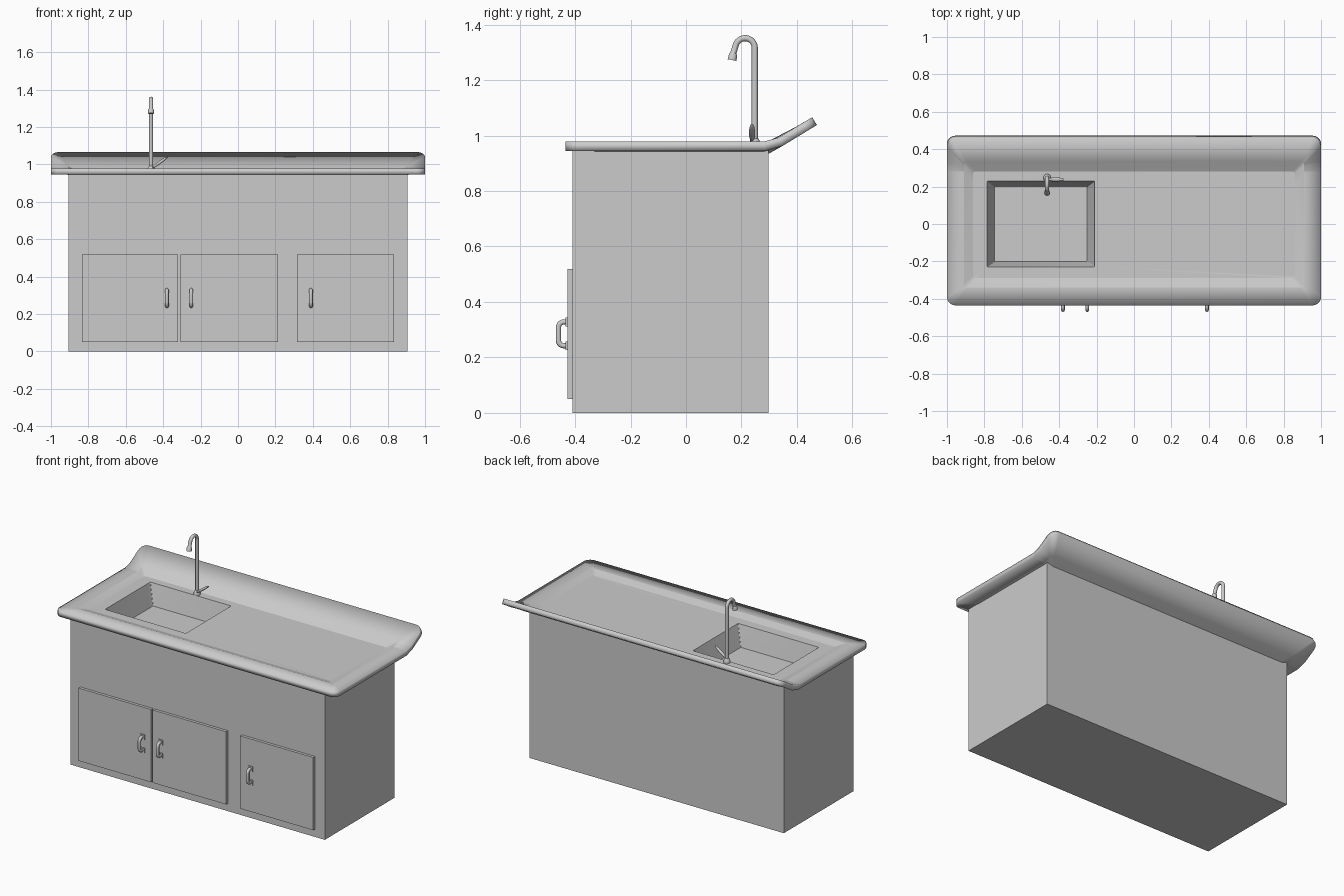
import bpy, bmesh, math
from mathutils import Vector

cube = bpy.data.objects.get("Cube")
if cube:
    bpy.data.objects.remove(cube, do_unlink=True)

grey = bpy.data.materials.new("plain_grey")
grey.use_nodes = True
grey.diffuse_color = (0.6, 0.6, 0.6, 1)
grey.node_tree.nodes["Principled BSDF"].inputs["Base Color"].default_value = (0.6, 0.6, 0.6, 1)


def add_object(name, bm, smooth=None):
    mesh = bpy.data.meshes.new(name)
    bm.to_mesh(mesh)
    bm.free()
    mesh.materials.append(grey)
    obj = bpy.data.objects.new(name, mesh)
    bpy.context.collection.objects.link(obj)
    if smooth:
        bpy.ops.object.select_all(action="DESELECT")
        obj.select_set(True)
        bpy.context.view_layer.objects.active = obj
        bpy.ops.object.shade_smooth_by_angle(angle=math.radians(smooth))
    return obj


def box(name, lo, hi, open_top=False):
    bm = bmesh.new()
    bmesh.ops.create_cube(bm, size=1)
    for v in bm.verts:
        v.co = Vector([a + (b - a) * (c + 0.5) for a, b, c in zip(lo, hi, v.co)])
    if open_top:
        bm.normal_update()
        top = [f for f in bm.faces if f.normal.z > 0.5]
        bmesh.ops.delete(bm, geom=top, context="FACES_ONLY")
    return add_object(name, bm)


def tube(name, path, radii, sides=12):
    """Sweep a circle along a path, with one radius per point."""
    bm = bmesh.new()
    pts = [Vector(p) for p in path]
    rings = []
    for i, p in enumerate(pts):
        t = (pts[min(i + 1, len(pts) - 1)] - pts[max(i - 1, 0)]).normalized()
        u = Vector((1, 0, 0))
        w = t.cross(u).normalized()
        turns = [2 * math.pi * k / sides for k in range(sides)]
        rings.append([bm.verts.new(p + radii[i] * (u * math.cos(a) + w * math.sin(a))) for a in turns])
    for a, b in zip(rings, rings[1:]):
        for k in range(sides):
            n = (k + 1) % sides
            bm.faces.new((a[k], a[n], b[n], b[k]))
    bm.faces.new(rings[0])
    bm.faces.new(rings[-1])
    bmesh.ops.recalc_face_normals(bm, faces=bm.faces)
    return add_object(name, bm, 40)


# Countertop height: flat, then rising into the splashback
PROFILE = [(-0.435, 0.978), (0.28, 0.978), (0.335, 0.993), (0.455, 1.066)]


def counter_height(y):
    for (ya, za), (yb, zb) in zip(PROFILE, PROFILE[1:]):
        if y <= yb:
            return za + (zb - za) * (y - ya) / (yb - ya)
    return PROFILE[-1][1]


def ring(bm, x0, x1, y0, y1, r, breaks, z=None, steps=5):
    """Rounded rectangle with two extra points along each side."""
    pts = []

    def arc(cx, cy, start):
        for i in range(steps + 1):
            a = math.radians(start + 90 * i / steps)
            pts.append((cx + r * math.cos(a), cy + r * math.sin(a)))

    arc(x0 + r, y0 + r, 180)
    arc(x1 - r, y0 + r, 270)
    pts.extend((x1, b) for b in breaks)
    arc(x1 - r, y1 - r, 0)
    arc(x0 + r, y1 - r, 90)
    pts.extend((x0, b) for b in reversed(breaks))
    return [bm.verts.new((x, y, counter_height(y) if z is None else z)) for x, y in pts]


# Countertop with raised rim, recessed work surface and sink bowl
bm = bmesh.new()
rings = [
    ring(bm, -1, 1, -0.435, 0.455, 0.045, (0.28, 0.335)),
    ring(bm, -0.91, 0.91, -0.34, 0.335, 0.015, (0.28, 0.31)),
    ring(bm, -0.86, 0.86, -0.29, 0.28, 0.012, (0.22, 0.25), 0.962),
    ring(bm, -0.785, -0.21, -0.23, 0.23, 0.005, (0.15, 0.2), 0.962),
    ring(bm, -0.745, -0.25, -0.2, 0.2, 0.005, (0.13, 0.17), 0.83),
]
for a, b in zip(rings, rings[1:]):
    for k in range(len(a)):
        n = (k + 1) % len(a)
        bm.faces.new((a[k], a[n], b[n], b[k]))
bm.faces.new(rings[-1])
bm.normal_update()
counter = add_object("countertop_with_sink", bm, 15)
shell = counter.modifiers.new("thickness", "SOLIDIFY")
shell.thickness = 0.033
shell.offset = -1
shell.use_even_offset = True

# Cabinet body
box("cabinet", (-0.905, -0.41, 0), (0.905, 0.298, 0.946), open_top=True)

# Doors
for name, x0, x1 in (("right", -0.835, -0.32), ("middle", -0.308, 0.215), ("left", 0.315, 0.835)):
    box(name + "_door", (x0, -0.428, 0.05), (x1, -0.409, 0.518))

# Door handles with their mounting plates
for name, x in (("right", -0.38), ("middle", -0.25), ("left", 0.39)):
    lower = []
    for i in range(6):
        a = math.radians(90 * i / 5)
        lower.append((x, -0.44 - 0.02 * math.sin(a), 0.262 - 0.02 * math.cos(a)))
    lower.insert(0, (x, -0.425, 0.242))
    path = lower + [(x, y, 0.57 - z) for _, y, z in reversed(lower)]
    tube(name + "_handle", path, [0.01] * len(path), 10)
    for part, z in (("lower", 0.242), ("upper", 0.328)):
        box(f"{name}_{part}_handle_plate", (x - 0.017, -0.434, z - 0.016), (x + 0.017, -0.427, z + 0.016))

# Faucet: flared foot, post, curved neck and nozzle
fx = -0.465
path = [(fx, 0.248, z) for z in (0.958, 0.972, 0.985, 0.99)]
radii = [0.02, 0.02, 0.016, 0.011]
for i in range(13):
    a = math.radians(165 * i / 12)
    path.append((fx, 0.213 + 0.035 * math.cos(a), 1.316 + 0.035 * math.sin(a)))
    radii.append(0.011)
path += [(fx, 0.171, 1.298), (fx, 0.17, 1.293), (fx, 0.166, 1.272)]
radii += [0.011, 0.015, 0.016]
tube("faucet", path, radii)

# Faucet lever
bm = bmesh.new()
bmesh.ops.create_uvsphere(bm, u_segments=16, v_segments=8, radius=1)
tilt = math.radians(36)
for v in bm.verts:
    x, y, z = v.co.x * 0.056, v.co.y * 0.011, v.co.z * 0.008
    v.co = Vector((fx + 0.047 + x * math.cos(tilt) - z * math.sin(tilt), 0.238 + y,
                   1.01 + x * math.sin(tilt) + z * math.cos(tilt)))
add_object("faucet_lever", bm, 40)
